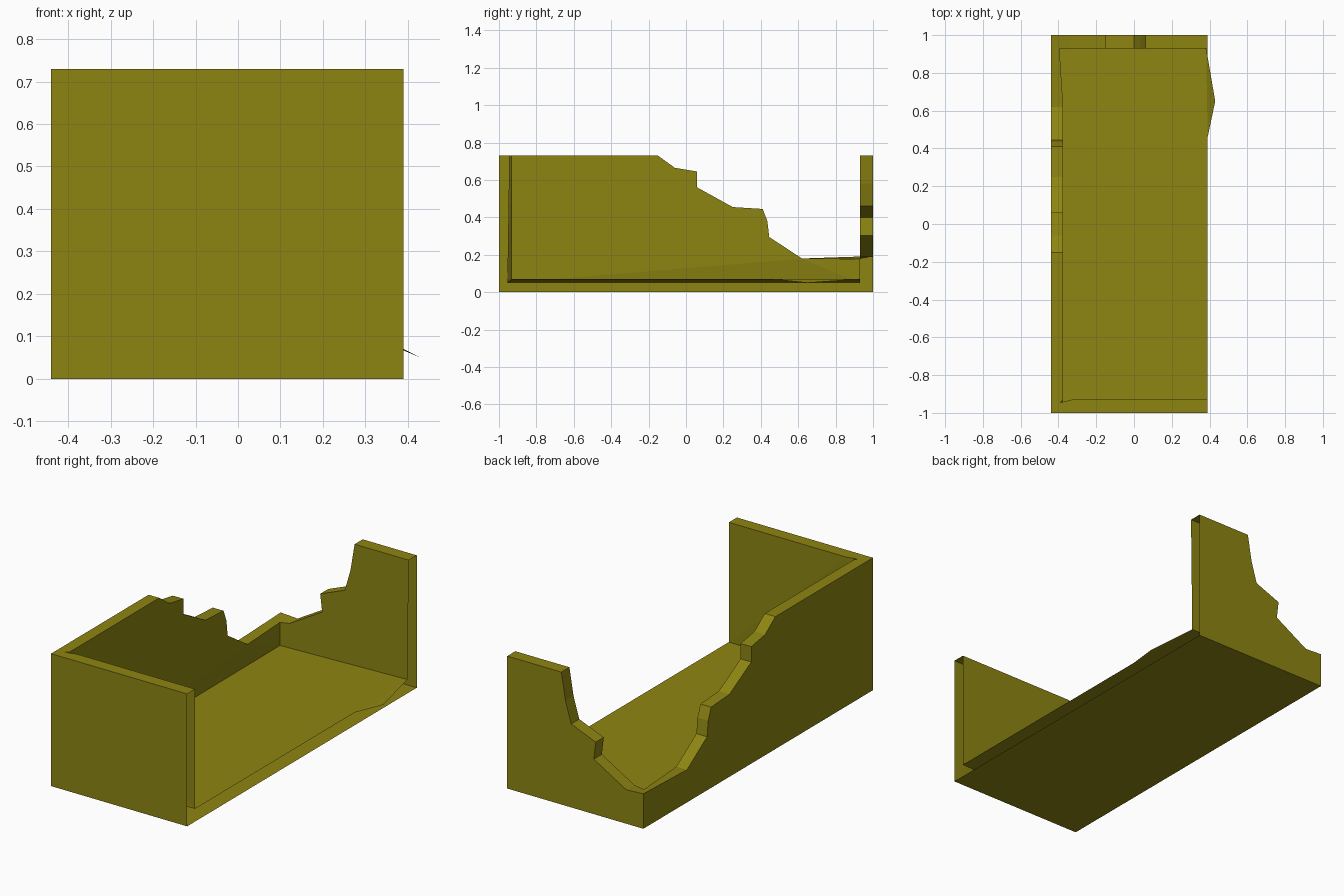
import bpy, bmesh

if "Cube" in bpy.data.objects:
    bpy.data.objects.remove(bpy.data.objects["Cube"])

# Broken left wall edge (y, z) and broken back wall edge (x, z)
side = [(-0.93, .73), (-.15, .73), (-.06, .665), (.06, .645), (.06, .56), (.25, .455),
        (.41, .445), (.435, .38), (.445, .295), (.62, .18)]
back = [(-.337, .187), (-.138, .303), (-.15, .40), (0, .46), (.035, .58), (.06, .73), (.39, .73)]

bm = bmesh.new()
V = bm.verts.new
F = bm.faces.new

# Rim, running front right -> front left -> back left -> back right
front_out = [V((.39, -1, .73)), V((-.33, -1, .73)), V((-.44, -1, .73))]
front_in = [V((.39, -.93, .73)), V((-.33, -.93, .73)), V((-.39, -.945, .73))]
side_out = [V((-.44, y, z)) for y, z in side] + [V((-.44, 1, .193))]
side_in = [V((-.375, y, z)) for y, z in side] + [V((-.395, .93, .178))]
back_out = [V((x, 1, z)) for x, z in back]
back_in = [V((x, .93, z)) for x, z in back]
outer = front_out + side_out + back_out
inner = front_in + side_in + back_in
for i in range(len(outer) - 1):
    F((outer[i], outer[i + 1], inner[i + 1], inner[i]))

# Outer walls and underside
base = [V(p) for p in ((.39, -1, 0), (-.44, -1, 0), (-.44, 1, 0), (.39, 1, 0))]
# Inner walls and floor, whose open edge bulges outward near the back
sunk = [V(p) for p in ((.39, -.93, .07), (-.385, -.955, .05), (-.395, .93, .05), (.382, .93, .07))]
bulge, notch = V((.43, .65, .05)), V((.39, .46, .07))
for b, fr, sd, bk in ((base, front_out, side_out, back_out), (sunk, front_in, side_in, back_in)):
    F(fr + [b[1], b[0]])
    F([fr[-1]] + side_out + [b[2], b[1]] if b is base else [fr[-1]] + side_in + [b[2], b[1]])
    F([sd[-1]] + bk + [b[3], b[2]])
F(base)
F((sunk[0], sunk[1], notch))
F((sunk[1], sunk[2], notch))
F((sunk[2], sunk[3], notch))
F((sunk[3], bulge, notch))

bmesh.ops.recalc_face_normals(bm, faces=bm.faces)
bmesh.ops.triangulate(bm, faces=[f for f in bm.faces if len(f.verts) > 4])

mesh = bpy.data.meshes.new("broken_trough")
bm.to_mesh(mesh)
bm.free()
trough = bpy.data.objects.new("broken_trough", mesh)
bpy.context.collection.objects.link(trough)

# Olive material
olive = bpy.data.materials.new("olive")
olive.diffuse_color = (.27, .235, .006, 1)
olive.use_nodes = True
olive.node_tree.nodes["Principled BSDF"].inputs["Base Color"].default_value = olive.diffuse_color
mesh.materials.append(olive)
